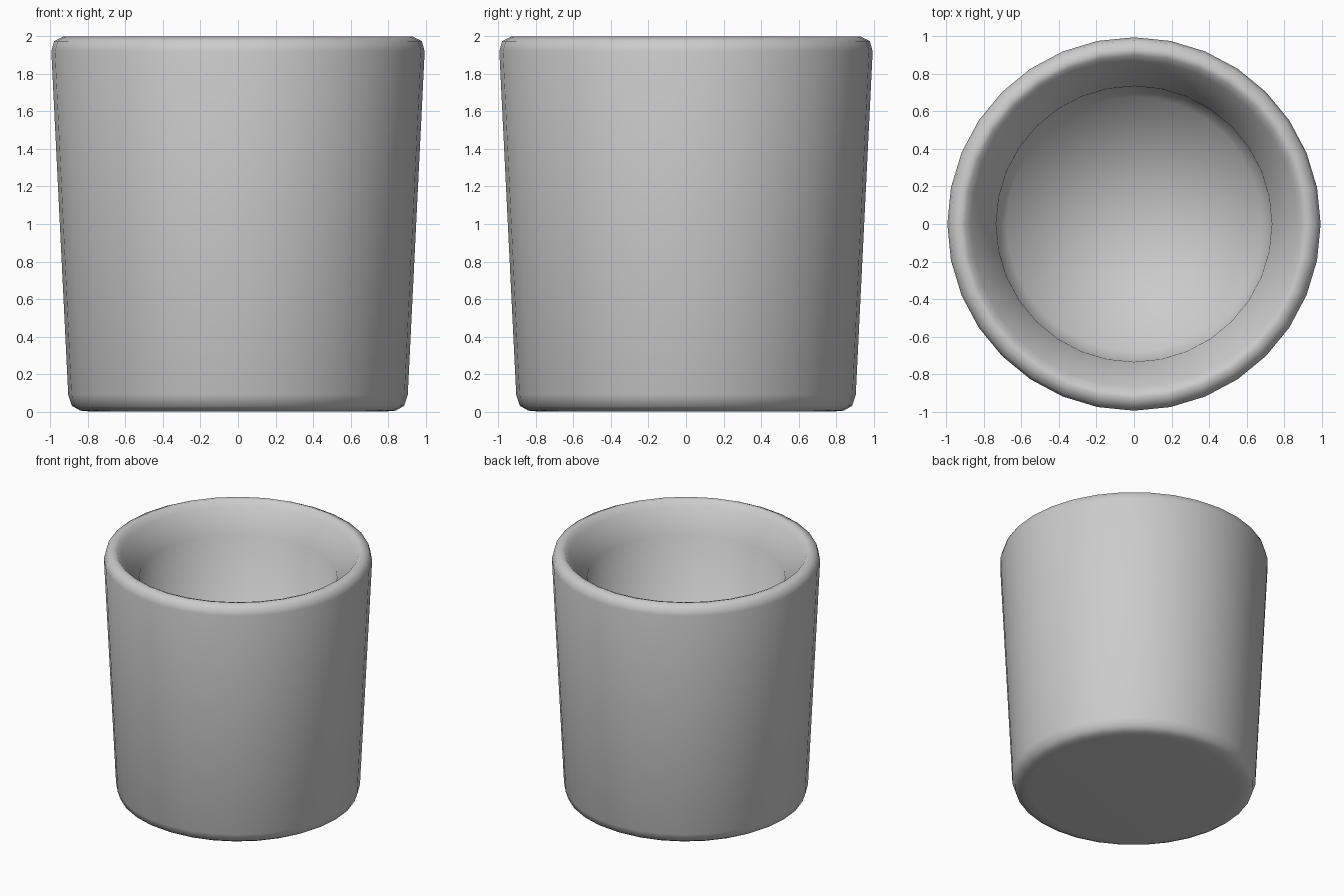
import bpy
import math

if "Cube" in bpy.data.objects:
    bpy.data.objects.remove(bpy.data.objects["Cube"])

SIDES = 32


def lathe(name, profile):
    """Revolve (radius, z) points about z; radius 0 makes a pole."""
    verts, rings, faces = [], [], []
    for r, z in profile:
        start = len(verts)
        count = 1 if r == 0 else SIDES
        for i in range(count):
            a = 2 * math.pi * i / SIDES
            verts.append((r * math.cos(a), r * math.sin(a), z))
        rings.append([start + i % count for i in range(SIDES)])
    for low, high in zip(rings, rings[1:]):
        for i in range(SIDES):
            j = (i + 1) % SIDES
            quad = [low[i], low[j], high[j], high[i]]
            faces.append(list(dict.fromkeys(quad)))
    mesh = bpy.data.meshes.new(name)
    mesh.from_pydata(verts, [], faces)
    mesh.update()
    mesh.shade_smooth()
    obj = bpy.data.objects.new(name, mesh)
    bpy.context.collection.objects.link(obj)
    return obj


# Tapered pot: base, outer wall, rounded rim, funnel lip, inner wall, floor
lathe("plant_pot", [
    (0, 0), (0.78, 0), (0.84, 0.005), (0.885, 0.03), (0.905, 0.09),
    (0.995, 1.92), (0.98, 1.975), (0.93, 2.0), (0.90, 1.99), (0.87, 1.95),
    (0.735, 1.78), (0.68, 0.2), (0, 0.2),
])
